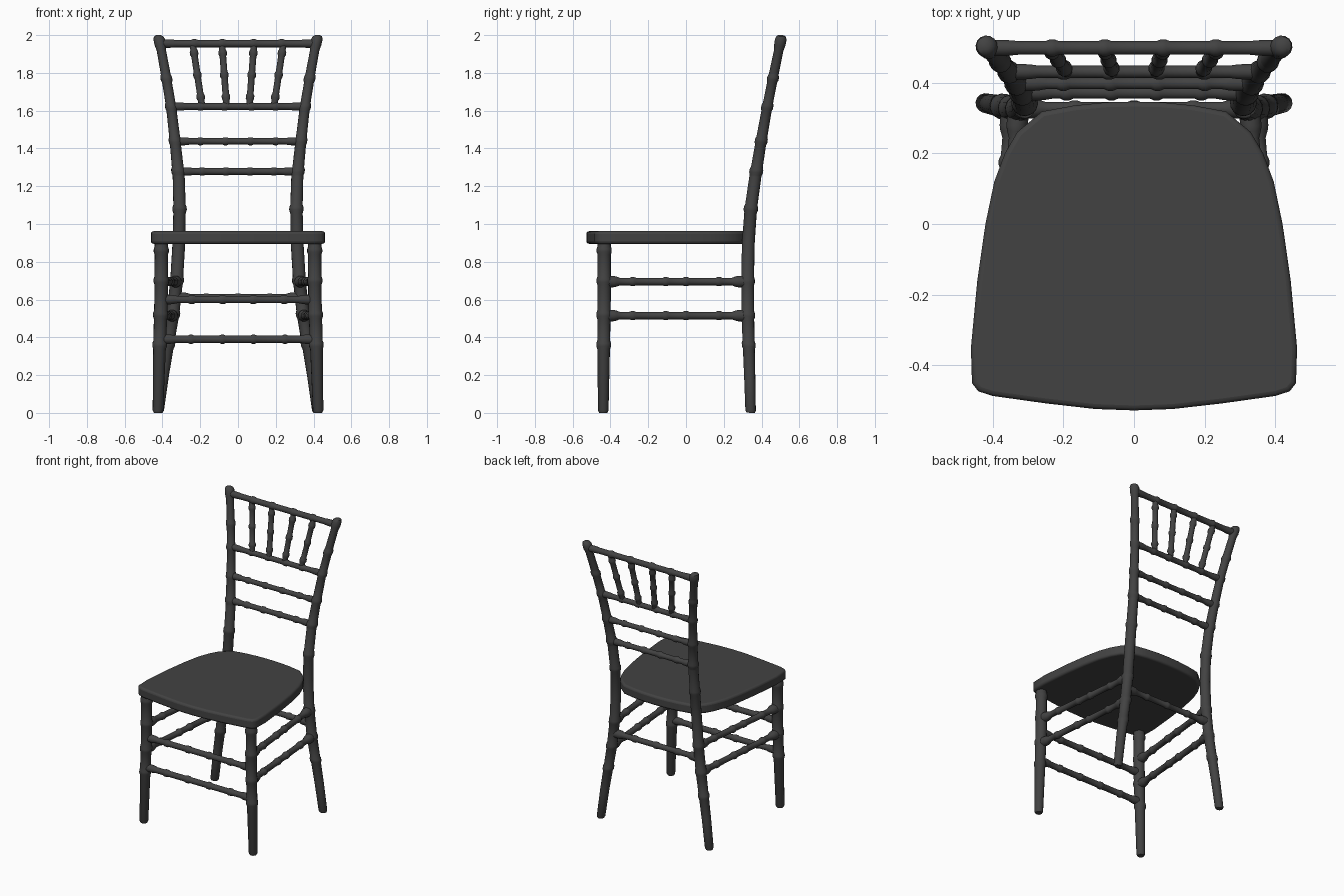
import bpy, bmesh
from math import cos, sin, tau
from mathutils import Vector

cube = bpy.data.objects.get("Cube")
if cube:
    bpy.data.objects.remove(cube)

# Single dark finish
finish = bpy.data.materials.new("charcoal_finish")
finish.use_nodes = True
colour = (0.055, 0.055, 0.055, 1)
finish.diffuse_color = colour
finish.node_tree.nodes["Principled BSDF"].inputs["Base Color"].default_value = colour


def add_object(name, bm):
    bmesh.ops.recalc_face_normals(bm, faces=bm.faces)
    mesh = bpy.data.meshes.new(name)
    bm.to_mesh(mesh)
    bm.free()
    mesh.materials.append(finish)
    ob = bpy.data.objects.new(name, mesh)
    bpy.context.collection.objects.link(ob)
    return ob


def smooth(ob):
    bpy.ops.object.select_all(action='DESELECT')
    ob.select_set(True)
    bpy.context.view_layer.objects.active = ob
    bpy.ops.object.shade_smooth_by_angle(angle=0.7)


def along(path, t):
    """Interpolate a list of (position, values...) rows."""
    for a, b in zip(path, path[1:]):
        if t <= b[0]:
            f = (t - a[0]) / (b[0] - a[0])
            return [p + (q - p) * f for p, q in zip(a, b)]
    return list(path[-1])


def tube(name, rings, sides=14):
    """Skin circles given as (centre, radius)."""
    bm = bmesh.new()
    loops = []
    axis = (rings[-1][0] - rings[0][0]).normalized()
    u = axis.orthogonal().normalized()
    v = axis.cross(u)
    for c, r in rings:
        loops.append([bm.verts.new(c + (u * cos(tau * i / sides) + v * sin(tau * i / sides)) * r)
                      for i in range(sides)])
    for a, b in zip(loops, loops[1:]):
        for i in range(sides):
            j = (i + 1) % sides
            bm.faces.new((a[i], a[j], b[j], b[i]))
    bm.faces.new(loops[0])
    bm.faces.new(loops[-1])
    smooth(add_object(name, bm))


def upright(name, path, knots, side):
    """Leg or post: rows of (z, x, y, radius) with bamboo knots at given heights."""
    heights = {row[0] for row in path}
    for k in knots:
        heights |= {k - 0.022, k - 0.008, k + 0.008, k + 0.022}
    rings = []
    for z in sorted(heights):
        _, x, y, r = along(path, z)
        if any(abs(z - k) < 0.01 for k in knots):
            r += 0.005
        rings.append((Vector((x * side, y, z)), r))
    tube(name, rings)


def rod(name, a, b, radius, knots, collar=0.0):
    """Straight rail with knots at given fractions and flared end collars."""
    a, b = Vector(a), Vector(b)
    length = (b - a).length
    rows = {0: radius + collar, 1: radius + collar}
    if collar:
        for d, extra in ((0.05, collar), (0.065, collar * 0.7), (0.085, 0)):
            rows[d / length] = rows[1 - d / length] = radius + extra
    for k in knots:
        for d, extra in ((-0.018, 0), (-0.007, 0.005), (0.007, 0.005), (0.018, 0)):
            rows[k + d / length] = radius + extra
    tube(name, [(a.lerp(b, t), rows[t]) for t in sorted(rows)], 12)


# Rows of z, x, y, radius
front_leg = [(0, 0.424, -0.438, 0.022), (0.012, 0.424, -0.438, 0.028),
             (0.36, 0.415, -0.436, 0.034), (0.6, 0.407, -0.434, 0.036), (0.91, 0.406, -0.433, 0.035)]
post = [(0, 0.421, 0.342, 0.022), (0.012, 0.42, 0.342, 0.028), (0.2, 0.395, 0.337, 0.03),
        (0.36, 0.37, 0.332, 0.032), (0.52, 0.345, 0.327, 0.034), (0.7, 0.325, 0.326, 0.034),
        (0.9, 0.313, 0.33, 0.034), (1.08, 0.309, 0.343, 0.033), (1.25, 0.314, 0.367, 0.032),
        (1.44, 0.333, 0.398, 0.029), (1.62, 0.354, 0.43, 0.027), (1.8, 0.384, 0.466, 0.026),
        (1.92, 0.406, 0.491, 0.025), (1.945, 0.411, 0.496, 0.03), (1.978, 0.417, 0.502, 0.031),
        (1.993, 0.42, 0.504, 0.025), (2.0, 0.421, 0.505, 0.013)]

# Legs, posts and side stretchers
for label, side in (("left", 1), ("right", -1)):
    upright("front_leg_" + label, front_leg, (0.36, 0.52, 0.7, 0.86), side)
    upright("back_post_" + label, post, (0.36, 0.52, 0.7, 1.08, 1.28, 1.44, 1.62, 1.77), side)
    for level, z in (("upper", 0.695), ("lower", 0.515)):
        fx, fy = along(front_leg, z)[1:3]
        bx, by = along(post, z)[1:3]
        rod(f"side_stretcher_{level}_{label}", (fx * side, fy, z), (bx * side, by, z),
            0.02, (0.2, 0.43, 0.57, 0.8), 0.011)


def cross_rail(name, path, z, radius, knots, collar):
    x, y = along(path, z)[1:3]
    rod(name, (-x, y, z), (x, y, z), radius, knots, collar)


# Front and rear stretchers
cross_rail("front_stretcher_upper", front_leg, 0.6, 0.02, (0.2, 0.4, 0.6, 0.8), 0.006)
cross_rail("front_stretcher_lower", front_leg, 0.39, 0.02, (0.2, 0.4, 0.6, 0.8), 0.006)
cross_rail("rear_stretcher", post, 0.61, 0.019, (0.25, 0.5, 0.75), 0.01)

# Back rest rails
cross_rail("back_rail_lower", post, 1.278, 0.018, (0.2, 0.4, 0.6, 0.8), 0.005)
cross_rail("back_rail_middle", post, 1.438, 0.017, (0.2, 0.4, 0.6, 0.8), 0.005)
cross_rail("back_rail_upper", post, 1.622, 0.018, (0.22, 0.4, 0.6, 0.78), 0.004)
cross_rail("top_rail", post, 1.955, 0.02, (0.22, 0.4, 0.6, 0.78), 0.003)

# Fanned spindles
for i, (low, high) in enumerate(((-0.19, -0.24), (-0.06, -0.085), (0.06, 0.085), (0.19, 0.24))):
    rod(f"spindle_{i + 1}", (low, along(post, 1.622)[2], 1.622), (high, along(post, 1.955)[2], 1.955),
        0.018, (0.15, 0.5, 0.85))

# Seat: half outline mirrored, then extruded and rounded
half = [(0.11, -0.523), (0.25, -0.507), (0.4, -0.486), (0.44, -0.473), (0.458, -0.45), (0.461, -0.35),
        (0.443, -0.16), (0.42, 0), (0.395, 0.12), (0.365, 0.2), (0.33, 0.26), (0.26, 0.318),
        (0.17, 0.335), (0.08, 0.344)]
outline = [(0, -0.527)] + half + [(0, 0.346)] + [(-x, y) for x, y in reversed(half)]
bm = bmesh.new()
base = bm.faces.new([bm.verts.new((x, y, 0.895)) for x, y in outline])
top = bmesh.ops.extrude_face_region(bm, geom=[base])["geom"]
bmesh.ops.translate(bm, vec=(0, 0, 0.067), verts=[g for g in top if isinstance(g, bmesh.types.BMVert)])
seat = add_object("seat", bm)
bevel = seat.modifiers.new("soft_edge", 'BEVEL')
bevel.width = 0.014
bevel.segments = 3
bevel.limit_method = 'ANGLE'
bevel.angle_limit = 1.0
smooth(seat)
